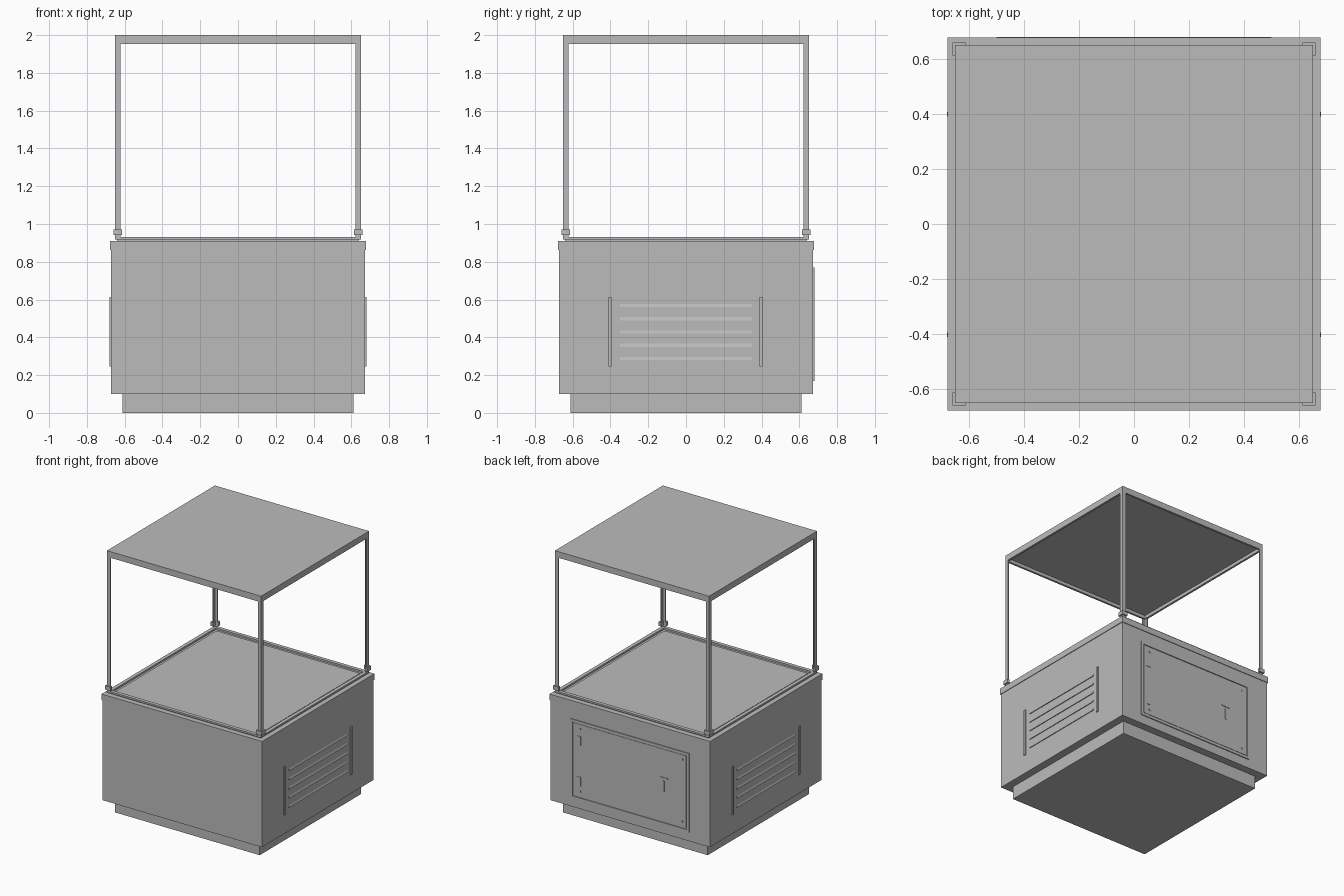
import bpy, bmesh

if "Cube" in bpy.data.objects:
    bpy.data.objects.remove(bpy.data.objects["Cube"])

grey = bpy.data.materials.new("plain_grey")
grey.diffuse_color = (0.5, 0.5, 0.5, 1)
grey.use_nodes = True
grey.node_tree.nodes["Principled BSDF"].inputs["Base Color"].default_value = grey.diffuse_color


def finish(name, bm):
    bmesh.ops.recalc_face_normals(bm, faces=bm.faces[:])
    mesh = bpy.data.meshes.new(name)
    bm.to_mesh(mesh)
    bm.free()
    mesh.materials.append(grey)
    ob = bpy.data.objects.new(name, mesh)
    bpy.context.collection.objects.link(ob)
    return ob


def box(name, x0, x1, y0, y1, z0, z1):
    bm = bmesh.new()
    bmesh.ops.create_cube(bm, size=1)
    for v in bm.verts:
        v.co = (x0 if v.co.x < 0 else x1, y0 if v.co.y < 0 else y1, z0 if v.co.z < 0 else z1)
    return finish(name, bm)


def slab(name, h, z0, z1):
    return box(name, -h, h, -h, h, z0, z1)


def prism(name, pts, z0, z1):
    bm = bmesh.new()
    face = bm.faces.new([bm.verts.new((x, y, z0)) for x, y in pts])
    ext = bmesh.ops.extrude_face_region(bm, geom=[face])
    for g in ext["geom"]:
        if isinstance(g, bmesh.types.BMVert):
            g.co.z = z1
    return finish(name, bm)


def ring(name, outer, inner, z0, z1):
    # square hollow frame, mitred at the corners
    bm = bmesh.new()
    loops = []
    for h, z in ((outer, z0), (outer, z1), (inner, z1), (inner, z0)):
        loops.append([bm.verts.new((sx * h, sy * h, z)) for sx, sy in ((-1, -1), (1, -1), (1, 1), (-1, 1))])
    for k in range(4):
        a, b = loops[k], loops[(k + 1) % 4]
        for i in range(4):
            j = (i + 1) % 4
            bm.faces.new((a[i], a[j], b[j], b[i]))
    return finish(name, bm)


def angle(name, sx, sy, outer, inner, t, z0, z1):
    # L-section upright at one corner
    o, n, m = outer, inner, outer - t
    pts = [(o, o), (n, o), (n, m), (m, m), (m, n), (o, n)]
    return prism(name, [(sx * x, sy * y) for x, y in pts], z0, z1)


# cabinet
slab("plinth", 0.611, 0.0, 0.1)
slab("cabinet_body", 0.672, 0.1, 0.865)
slab("cabinet_top_rim", 0.677, 0.863, 0.91)
slab("deck_step", 0.637, 0.908, 0.916)
ring("deck_rail", 0.65, 0.622, 0.919, 0.932)
ring("deck_rail_foot", 0.64, 0.628, 0.912, 0.92)
slab("deck_panel", 0.606, 0.914, 0.921)

# corner posts with brackets
for sx in (-1, 1):
    for sy in (-1, 1):
        angle("corner_post", sx, sy, 0.65, 0.622, 0.009, 0.93, 1.956)
        angle("post_bracket", sx, sy, 0.66, 0.613, 0.02, 0.942, 0.972)

# canopy with a shallow recess below
slab("canopy_top", 0.65, 1.978, 2.0)
ring("canopy_lip", 0.65, 0.634, 1.953, 1.979)

# side vents: two upright strips and five louvres on each side
for s in (-1, 1):
    for y in (-0.403, 0.398):
        box("vent_strip", min(s * 0.665, s * 0.68), max(s * 0.665, s * 0.68), y - 0.008, y + 0.008, 0.246, 0.614)
    for i in range(5):
        z = 0.43 + (i - 2) * 0.07
        bm = bmesh.new()
        ends = [[bm.verts.new((s * x, y, z + dz)) for x, dz in ((0.67, 0.012), (0.678, -0.01), (0.67, -0.01))]
                for y in (-0.35, 0.35)]
        bm.faces.new(ends[0])
        bm.faces.new(ends[1])
        for k in range(3):
            j = (k + 1) % 3
            bm.faces.new((ends[0][k], ends[0][j], ends[1][j], ends[1][k]))
        finish("vent_louvre", bm)

# service door on the back
f = 0.018
for x0, x1, z0, z1 in ((-0.5, 0.5, 0.168, 0.168 + f), (-0.5, 0.5, 0.77 - f, 0.77),
                       (-0.5, -0.5 + f, 0.168 + f, 0.77 - f), (0.5 - f, 0.5, 0.168 + f, 0.77 - f)):
    box("door_frame", x0, x1, 0.665, 0.679, z0, z1)
box("door_panel", -0.474, 0.474, 0.665, 0.675, 0.194, 0.744)
for z in (0.31, 0.62):
    box("door_hinge", 0.415, 0.452, 0.67, 0.678, z - 0.035, z + 0.035)
box("door_handle_bar", -0.32, -0.25, 0.67, 0.679, 0.52, 0.53)
box("door_handle_lever", -0.29, -0.28, 0.67, 0.679, 0.42, 0.505)
for x in (-0.44, 0.42):
    for z in (0.235, 0.71):
        box("door_screw", x - 0.006, x + 0.006, 0.67, 0.677, z - 0.006, z + 0.006)
